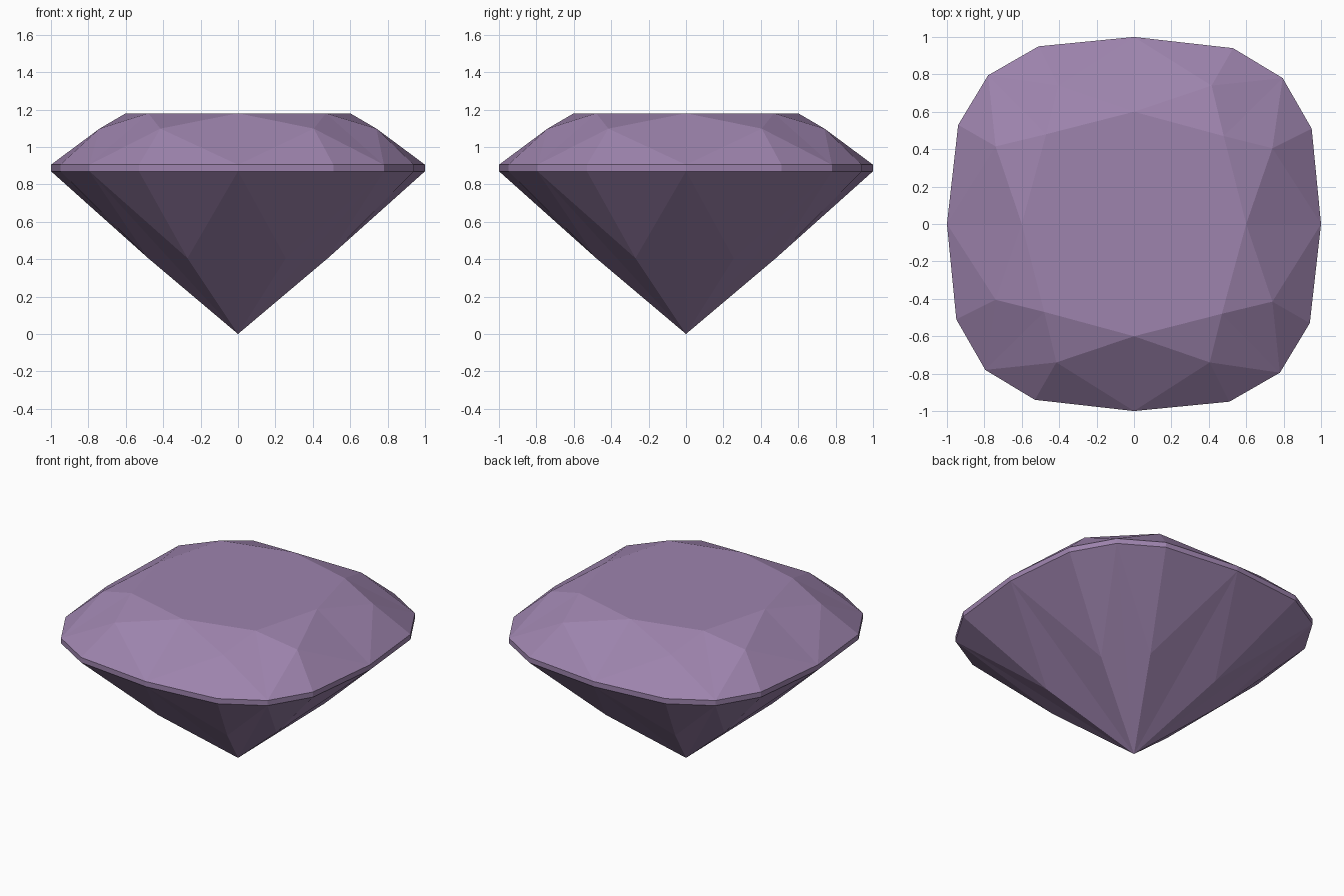
import bpy, bmesh

if "Cube" in bpy.data.objects:
    bpy.data.objects.remove(bpy.data.objects["Cube"])

# One quarter of each ring of facet corners; the rest follows by quarter turns
GIRDLE = [(0.0, 1.0), (0.53, 0.94), (0.795, 0.78), (0.95, 0.51)]
TABLE = [(0.0, 0.6), (0.48, 0.47)]
CROWN = [(0.415, 0.74), (0.74, 0.405)]
PAVILION = [(0.27, 0.48), (0.48, 0.255)]


def ring(bm, quarter, z):
    pts, verts = list(quarter), []
    for _ in range(4):
        verts += [bm.verts.new((x, y, z)) for x, y in pts]
        pts = [(y, -x) for x, y in pts]
    return verts


violet = bpy.data.materials.new("violet")
violet.diffuse_color = (0.34, 0.23, 0.42, 1)
violet.use_nodes = True
violet.node_tree.nodes["Principled BSDF"].inputs["Base Color"].default_value = violet.diffuse_color

bm = bmesh.new()
table = ring(bm, TABLE, 1.18)
crown = ring(bm, CROWN, 1.098)
girdle_top = ring(bm, GIRDLE, 0.905)
girdle_low = ring(bm, GIRDLE, 0.87)
pavilion = ring(bm, PAVILION, 0.405)
culet = bm.verts.new((0, 0, 0))

bm.faces.new(table)                                          # flat table
for i in range(8):
    j, g = (i + 1) % 8, 2 * i
    a, b, c = g, g + 1, (g + 2) % 16
    bm.faces.new((table[i], table[j], crown[i]))             # star facet
    # kite facet, split along its centre line
    bm.faces.new((table[i], crown[i], girdle_top[a]))
    bm.faces.new((table[i], girdle_top[a], crown[i - 1]))
    for p, q in ((a, b), (b, c)):
        bm.faces.new((crown[i], girdle_top[p], girdle_top[q]))       # upper girdle facet
        bm.faces.new((girdle_top[p], girdle_low[p], girdle_low[q], girdle_top[q]))  # girdle band
        bm.faces.new((pavilion[i], girdle_low[p], girdle_low[q]))    # lower girdle facet
    # pavilion main facet, split along its centre line
    bm.faces.new((culet, pavilion[i], girdle_low[a]))
    bm.faces.new((culet, girdle_low[a], pavilion[i - 1]))
bmesh.ops.recalc_face_normals(bm, faces=bm.faces)

mesh = bpy.data.meshes.new("cushion_cut_gem")
bm.to_mesh(mesh)
bm.free()
mesh.materials.append(violet)
gem = bpy.data.objects.new("cushion_cut_gem", mesh)
bpy.context.collection.objects.link(gem)
